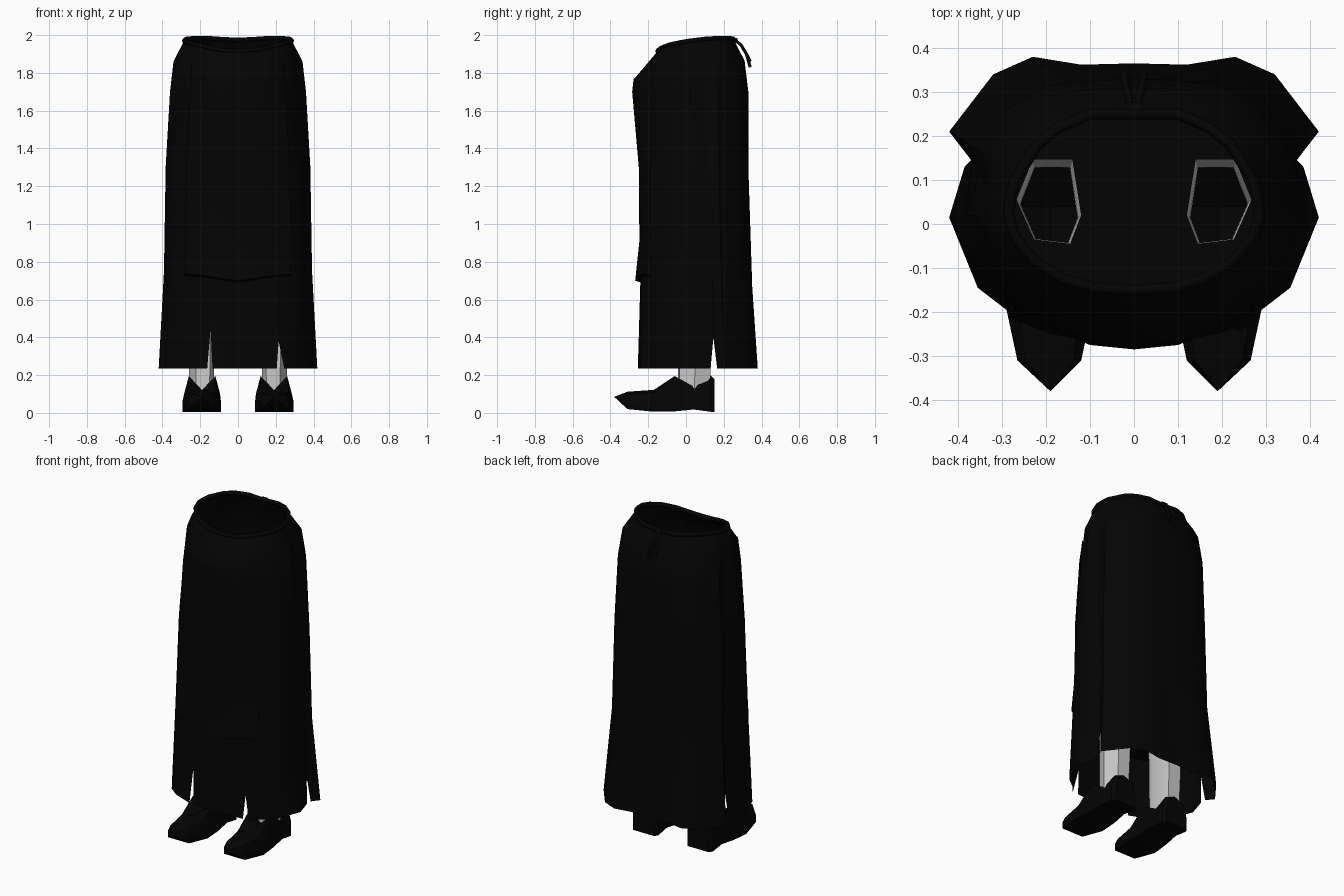
import bpy
import bmesh
import math
from mathutils import Vector

if "Cube" in bpy.data.objects:
    bpy.data.objects.remove(bpy.data.objects["Cube"])


def material(name, v):
    m = bpy.data.materials.new(name)
    m.diffuse_color = (v, v, v, 1)
    m.use_nodes = True
    m.node_tree.nodes["Principled BSDF"].inputs["Base Color"].default_value = m.diffuse_color
    return m


CLOTH = material("black cloth", 0.0011)
LEATHER = material("black leather", 0.0011)
SOCK = material("light grey", 0.6)


def make(name, verts, faces, mat, angle=35):
    me = bpy.data.meshes.new(name)
    me.from_pydata([tuple(v) for v in verts], [], faces)
    me.materials.append(mat)
    ob = bpy.data.objects.new(name, me)
    bpy.context.collection.objects.link(ob)
    bpy.ops.object.select_all(action='DESELECT')
    ob.select_set(True)
    bpy.context.view_layer.objects.active = ob
    bpy.ops.object.mode_set(mode='EDIT')
    bpy.ops.mesh.select_all(action='SELECT')
    bpy.ops.mesh.normals_make_consistent(inside=False)
    bpy.ops.object.mode_set(mode='OBJECT')
    bpy.ops.object.shade_smooth_by_angle(angle=math.radians(angle))
    return ob


def grid(name, cols, mat, closed=False):
    n, k = len(cols), len(cols[0])
    verts = [p for c in cols for p in c]
    faces = []
    for i in range(n if closed else n - 1):
        a, b = i * k, (i + 1) % n * k
        faces += [(a + j, b + j, b + j + 1, a + j + 1) for j in range(k - 1)]
    return make(name, verts, faces, mat)


# Skirt columns, back to front: xy at hem, knee, thigh, hip, then rim xyz
A = ((0, .365), (0, .348), (0, .33), (0, .33), (0, .25, 1.975))
B = ((.12, .362), (.12, .345), (.12, .328), (.11, .325), (.10, .25, 1.98))
C = ((.23, .38), (.22, .345), (.21, .325), (.20, .315), (.17, .22, 1.985))
D = ((.32, .34), (.30, .285), (.295, .27), (.285, .262), (.22, .18, 1.985))
E = ((.42, .21), (.38, .185), (.37, .175), (.35, .17), (.27, .10, 1.98))
F = ((.385, .165), (.367, .14), (.355, .11), (.335, .09), (.28, .06, 1.975))
F2 = ((.385, .13),) + F[1:]
G = ((.42, .015), (.392, .015), (.383, .02), (.36, .02), (.285, .02, 1.97))
H = ((.355, -.145), (.35, -.115), (.337, -.10), (.308, -.09), (.27, -.03, 1.962))
I = ((.29, -.195), (.278, -.185), (.27, -.185), (.248, -.175), (.225, -.085, 1.95))
J = ((.245, -.245), (.19, -.22), (.19, -.225), (.17, -.24), (.16, -.125, 1.935))
J2 = ((.205, -.245),) + J[1:]
K = ((.10, -.25), (.10, -.238), (.10, -.24), (.10, -.27), (.09, -.145, 1.92))
L = ((0, -.255), (0, -.24), (0, -.245), (0, -.28), (0, -.15, 1.915))


def column(c, side=1):
    hem, knee, thigh, hip = [Vector((*p, z)) for p, z in
                             zip(c[:4], (.235, .75, 1.3, 1.7))]
    rim = Vector(c[4])
    slit = knee.lerp(hem, .5)
    belly = c in (J, J2, K, L)
    shoulder = hip.lerp(rim, .06 if belly else .25)
    shoulder.z = hip.z + (rim.z - hip.z) * (.33 if belly else .6)
    if c in (F, F2):                      # side slits
        slit = Vector((.37, .145, .40))
    if c in (J, J2):                      # front slits sit off centre
        slit = Vector((.215, -.232, .38) if side > 0 else (.145, -.232, .45))
        if side < 0:
            hem.x = .163 if c is J else .135
    pts = [hem, slit, knee, thigh, hip, shoulder, rim]
    return [Vector((p.x * side, p.y, p.z)) for p in pts]


# Skirt panels that part at the hem slits
back = [E, D, C, B]
grid("back_panel", [column(c, 1) for c in [F] + back] + [column(A)]
     + [column(c, -1) for c in back[::-1] + [F]], CLOTH)
for s, label in ((1, "right"), (-1, "left")):
    grid("side_panel_" + label, [column(c, s) for c in (F2, G, H, I, J)], CLOTH)
grid("front_panel", [column(J2), column(K), column(L), column(K, -1),
                     column(J2, -1)], CLOTH)

# Apron laid over the front, up to the fold at the belly
apron = []
for c, s, low in ((I, 1, .735), (J, 1, .73), (K, 1, .715), (L, 1, .70),
                  (K, -1, .715), (J, -1, .73), (I, -1, .735)):
    q = [Vector(p) for p in column(c, s)[2:6]]
    q[0].z = low
    q.insert(1, q[0].lerp(q[1], .35))
    out = Vector((.004 * s if c is I else 0, -.005, 0))
    q = [p + out for p in q]
    q[0].y -= .024
    apron.append([q[0] + Vector((0, .03, -.01))] + q)
grid("apron", apron, CLOTH)

# Legs as open tapered tubes
leg = [(.14, .147), (.23, .147), (.267, .055), (.227, -.035), (.145, -.045), (.12, .02)]
TOP = .6


def leg_ring(s, k, z):
    return [Vector((s * (.19 + (x - .19) * k), -.03 + (y + .03) * k, z)) for x, y in leg]


for s, label in ((1, "right"), (-1, "left")):
    rings = [leg_ring(s, k, z) for k, z in ((.88, .10), (.9, .2), (1, TOP))]
    grid("lower_leg_" + label, list(zip(*rings)), SOCK, True)

# Dark lining closing the skirt around the leg openings
half = [B, C, D, E, F, G, H, I, J, K]
loop = [(A, 1)] + [(c, 1) for c in half] + [(L, 1)] + [(c, -1) for c in half[::-1]]
outer = [Vector((p.x * .99, p.y * .99, TOP)) for p in (column(c, s)[2] for c, s in loop)]
bm = bmesh.new()
edges = []
for ring in (outer, leg_ring(1, 1, TOP), leg_ring(-1, 1, TOP)):
    vs = [bm.verts.new(p) for p in ring]
    edges += [bm.edges.new((vs[i], vs[(i + 1) % len(vs)])) for i in range(len(vs))]
bmesh.ops.triangle_fill(bm, edges=edges, use_beauty=True, normal=(0, 0, 1))
me = bpy.data.meshes.new("lining")
bm.to_mesh(me)
bm.free()
me.materials.append(CLOTH)
bpy.context.collection.objects.link(bpy.data.objects.new("lining", me))


# Tubes for the waistband and tie
def tube(name, pts, radius, cyclic=False):
    cu = bpy.data.curves.new(name, 'CURVE')
    cu.dimensions = '3D'
    cu.bevel_depth = radius
    cu.bevel_resolution = 1
    cu.use_fill_caps = True
    sp = cu.splines.new('POLY')
    sp.points.add(len(pts) - 1)
    for p, co in zip(sp.points, pts):
        p.co = (*co, 1)
    sp.use_cyclic_u = cyclic
    cu.materials.append(CLOTH)
    ob = bpy.data.objects.new(name, cu)
    bpy.context.collection.objects.link(ob)


tube("waistband", [column(c, s)[6] for c, s in loop], .013, True)
tube("tie_knot", [(-.018, .262, 1.972), (.018, .262, 1.972)], .015)
for s, label, end in ((1, "right", 1.83), (-1, "left", 1.86)):
    tube("tie_end_" + label, [(.006 * s, .25, 1.98), (.012 * s, .29, 1.95),
         (.02 * s, .32, 1.90), (.022 * s, .34, end)], .009)

# Shoe stations: y, inner x, outer x, sole z, side z, middle z
stations = [(-.31, .12, .265, .02, .10, .112), (-.17, .09, .295, .006, .105, .122),
            (-.06, .095, .285, .008, .195, .12), (.04, .105, .275, .018, .14, .11),
            (.13, .10, .275, .006, .175, .20), (.15, .115, .26, .006, .155, .18)]
for s, label in ((1, "right"), (-1, "left")):
    verts, faces = [], []
    for y, x0, x1, zb, zs, zm in stations:
        w, mid = x1 - x0, zb + (zs - zb) * .5
        for x, z in ((x0, zb), (x0, mid), (x0 + w * .13, zs), (x0 + w / 2, zm),
                     (x1 - w * .13, zs), (x1, mid), (x1, zb)):
            verts.append((x * s, y, z))
    for i in range(len(stations) - 1):
        for j in range(7):
            a, b = i * 7 + j, i * 7 + (j + 1) % 7
            faces.append((a, b, b + 7, a + 7))
    verts.append((.19 * s, -.38, .085))
    tip = len(verts) - 1
    faces += [((j + 1) % 7, j, tip) for j in range(7)]
    faces.append(tuple(range(tip - 7, tip)))
    make("shoe_" + label, verts, faces, LEATHER, 25)
